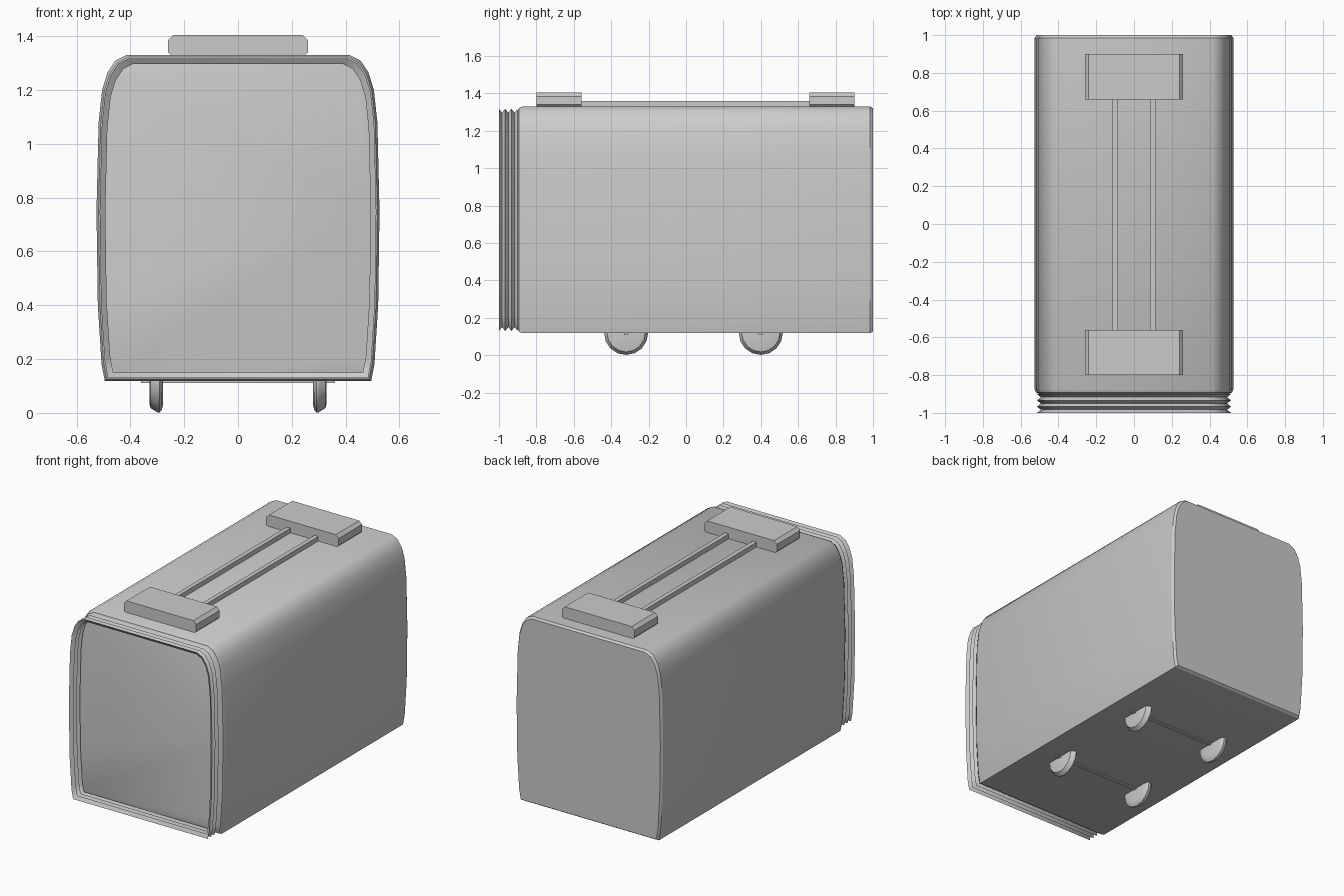
import bpy, bmesh, math

cube = bpy.data.objects.get("Cube")
if cube:
    bpy.data.objects.remove(cube)

grey = bpy.data.materials.new("plain grey")
grey.use_nodes = True
grey.diffuse_color = (0.6, 0.6, 0.6, 1)
grey.node_tree.nodes["Principled BSDF"].inputs["Base Color"].default_value = (0.6, 0.6, 0.6, 1)

# Right half of the carriage cross-section, bottom to top
HALF = [(0.495, 0.118), (0.507, 0.18), (0.521, 0.4), (0.526, 0.75), (0.518, 1.08),
        (0.505, 1.2), (0.485, 1.265), (0.455, 1.31), (0.415, 1.33)]
PROFILE = HALF + [(-x, z) for x, z in reversed(HALF)]
MID_Z = 0.724


def finish(name, bm, angle=30):
    bmesh.ops.recalc_face_normals(bm, faces=bm.faces)
    mesh = bpy.data.meshes.new(name)
    bm.to_mesh(mesh)
    bm.free()
    obj = bpy.data.objects.new(name, mesh)
    bpy.context.collection.objects.link(obj)
    mesh.materials.append(grey)
    bpy.ops.object.select_all(action='DESELECT')
    obj.select_set(True)
    bpy.context.view_layer.objects.active = obj
    bpy.ops.object.shade_smooth_by_angle(angle=math.radians(angle))
    return obj


def loft(name, rings, caps, angle=30):
    """Skin closed rings of points, with optional end caps."""
    bm = bmesh.new()
    loops = [[bm.verts.new(p) for p in ring] for ring in rings]
    n = len(loops[0])
    for a, b in zip(loops, loops[1:]):
        for i in range(n):
            j = (i + 1) % n
            bm.faces.new((a[i], a[j], b[j], b[i]))
    if caps:
        bm.faces.new(loops[0])
        bm.faces.new(loops[-1])
    return finish(name, bm, angle)


def section(y, inset):
    """Carriage cross-section at y, drawn in by the inset."""
    sx, sz = 1 - inset / 0.526, 1 - inset / 0.606
    return [(x * sx, y, MID_Z + (z - MID_Z) * sz) for x, z in PROFILE]


def box(name, x0, x1, y0, y1, z0, z1):
    bm = bmesh.new()
    bmesh.ops.create_cube(bm, size=1)
    for v in bm.verts:
        v.co = ((x0 + x1) / 2 + v.co.x * (x1 - x0), (y0 + y1) / 2 + v.co.y * (y1 - y0),
                (z0 + z1) / 2 + v.co.z * (z1 - z0))
    return finish(name, bm)


# Carriage shell with softened ends
loft("carriage_body", [section(-0.9, 0.025), section(-0.893, 0.008), section(-0.875, 0),
                       section(0.985, 0), section(1.0, 0.01)], True)

# Open gangway bellows at the front
loft("gangway_bellows", [section(-1 + 0.1 * i / 6, 0.033 if i % 2 else 0.012)
                         for i in range(7)], False, 50)

# Roof units with chamfered sides, joined by two pipes
C = 0.02
UNIT = [(0.26 - C, 1.32), (0.26, 1.32 + C), (0.26, 1.405 - C), (0.26 - C, 1.405)]
UNIT += [(-x, z) for x, z in reversed(UNIT)]
for name, y0, y1 in (("front_roof_unit", -0.8, -0.56), ("rear_roof_unit", 0.66, 0.9)):
    loft(name, [[(x, y, z) for x, z in UNIT] for y in (y0, y1)], True)
for side, x in (("left", 0.1), ("right", -0.1)):
    box(side + "_roof_pipe", x - 0.014, x + 0.014, -0.57, 0.67, 1.32, 1.36)

# Flanged wheels and their axles
WHEEL = [(0.278, 0.085), (0.283, 0.108), (0.291, 0.118), (0.3, 0.118), (0.325, 0.102), (0.328, 0.09)]
for end, y in (("front", -0.32), ("rear", 0.4)):
    for side, s in (("left", 1), ("right", -1)):
        rings = [[(s * x, y + r * math.sin(a), 0.12 - r * math.cos(a))
                  for a in (math.tau * k / 16 for k in range(16))] for x, r in WHEEL]
        loft(f"{end}_{side}_wheel", rings, True)
    box(end + "_axle", -0.36, 0.36, y - 0.012, y + 0.012, 0.112, 0.13)
